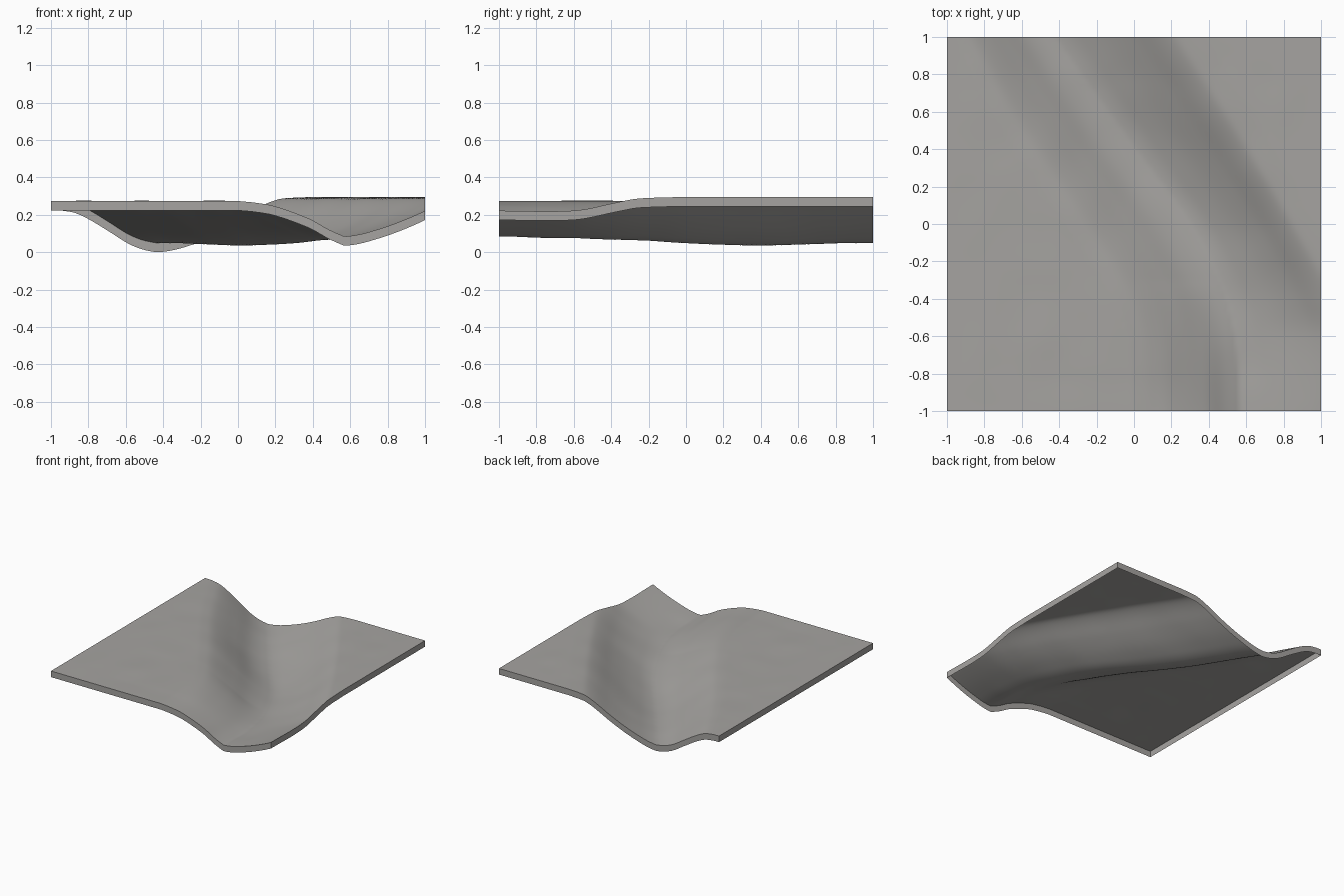
import bpy, bmesh
from mathutils import Vector, noise

if "Cube" in bpy.data.objects:
    bpy.data.objects.remove(bpy.data.objects["Cube"])

SKIRT = 0.05


def curve(points, v):
    """Smooth (cubic Hermite) interpolation through (key, value) points."""
    n = len(points)
    if v <= points[0][0]:
        return points[0][1]
    if v >= points[-1][0]:
        return points[-1][1]

    def slope(i):
        a, b = points[max(i - 1, 0)], points[min(i + 1, n - 1)]
        return (b[1] - a[1]) / (b[0] - a[0])

    for i in range(n - 1):
        (x0, y0), (x1, y1) = points[i], points[i + 1]
        if v <= x1:
            d = x1 - x0
            t = (v - x0) / d
            return ((2*t**3 - 3*t**2 + 1) * y0 + (t**3 - 2*t**2 + t) * d * slope(i)
                    + (3*t**2 - 2*t**3) * y1 + (t**3 - t**2) * d * slope(i + 1))


# Plan lines of the valley, as x for a given y
FLOOR_X = [(-1, .57), (-.65, .55), (-.35, .48), (0, .3), (.38, .02), (.75, -.25), (1, -.43)]
FLOOR_Z = [(-1, .085), (-.6, .075), (-.2, .063), (0, .05), (.35, .035), (.7, .045), (1, .05)]
WEST_X = [(-1, .0), (-.5, -.05), (0, -.35), (.5, -.68), (1, -.95)]
EAST_X = [(-1, 1.2), (-.6, 1.2), (-.4, 1.11), (-.2, 1.0), (.4, .65), (1, .27)]
# Cross sections: fall of the west bank (back, front) and rise of the east bank
WEST_BACK = [(0, 0), (.15, .06), (.3, .22), (.5, .5), (.7, .79), (.85, .93), (1, 1)]
WEST_FRONT = [(0, 0), (.17, .05), (.35, .15), (.67, .5), (.85, .8), (1, 1)]
EAST_RISE = [(0, 0), (.1, .04), (.2, .11), (.4, .3), (.6, .54), (.8, .82), (.92, .95), (1, .98), (1.15, 1)]


def height(x, y):
    fx, fz = curve(FLOOR_X, y), curve(FLOOR_Z, y)
    if x < fx:
        wx = curve(WEST_X, y)
        t = (x - wx) / (fx - wx)
        k = min(max((y + 1) / 0.7, 0), 1)
        fall = curve(WEST_FRONT, t) * (1 - k) + curve(WEST_BACK, t) * k
        z = .275 - (.275 - fz) * fall
    else:
        t = (x - fx) / (curve(EAST_X, y) - fx)
        z = fz + (.296 - fz) * curve(EAST_RISE, t)
    # faint weathering, fading out at the borders
    fade = min(1, 6 * (1 - max(abs(x), abs(y))))
    return z + .003 * fade * noise.noise(Vector((x * 4, y * 4, 0)))


# Ground sheet with a hanging border all round, open underneath
bm = bmesh.new()
bmesh.ops.create_grid(bm, x_segments=110, y_segments=110, size=1)
for v in bm.verts:
    v.co.z = height(v.co.x, v.co.y)
border = [e for e in bm.edges if e.is_boundary]
skirt = bmesh.ops.extrude_edge_only(bm, edges=border)
for v in skirt["geom"]:
    if isinstance(v, bmesh.types.BMVert):
        v.co.z -= SKIRT
low = min(v.co.z for v in bm.verts)
for v in bm.verts:
    v.co.z -= low

mesh = bpy.data.meshes.new("valley_ground")
bm.to_mesh(mesh)
bm.free()
ground = bpy.data.objects.new("valley_ground", mesh)
bpy.context.collection.objects.link(ground)

stone = bpy.data.materials.new("warm_grey_ground")
stone.diffuse_color = (.38, .37, .355, 1)
stone.use_nodes = True
stone.node_tree.nodes["Principled BSDF"].inputs["Base Color"].default_value = stone.diffuse_color
mesh.materials.append(stone)

bpy.context.view_layer.objects.active = ground
ground.select_set(True)
bpy.ops.object.shade_smooth_by_angle(angle=0.6)
